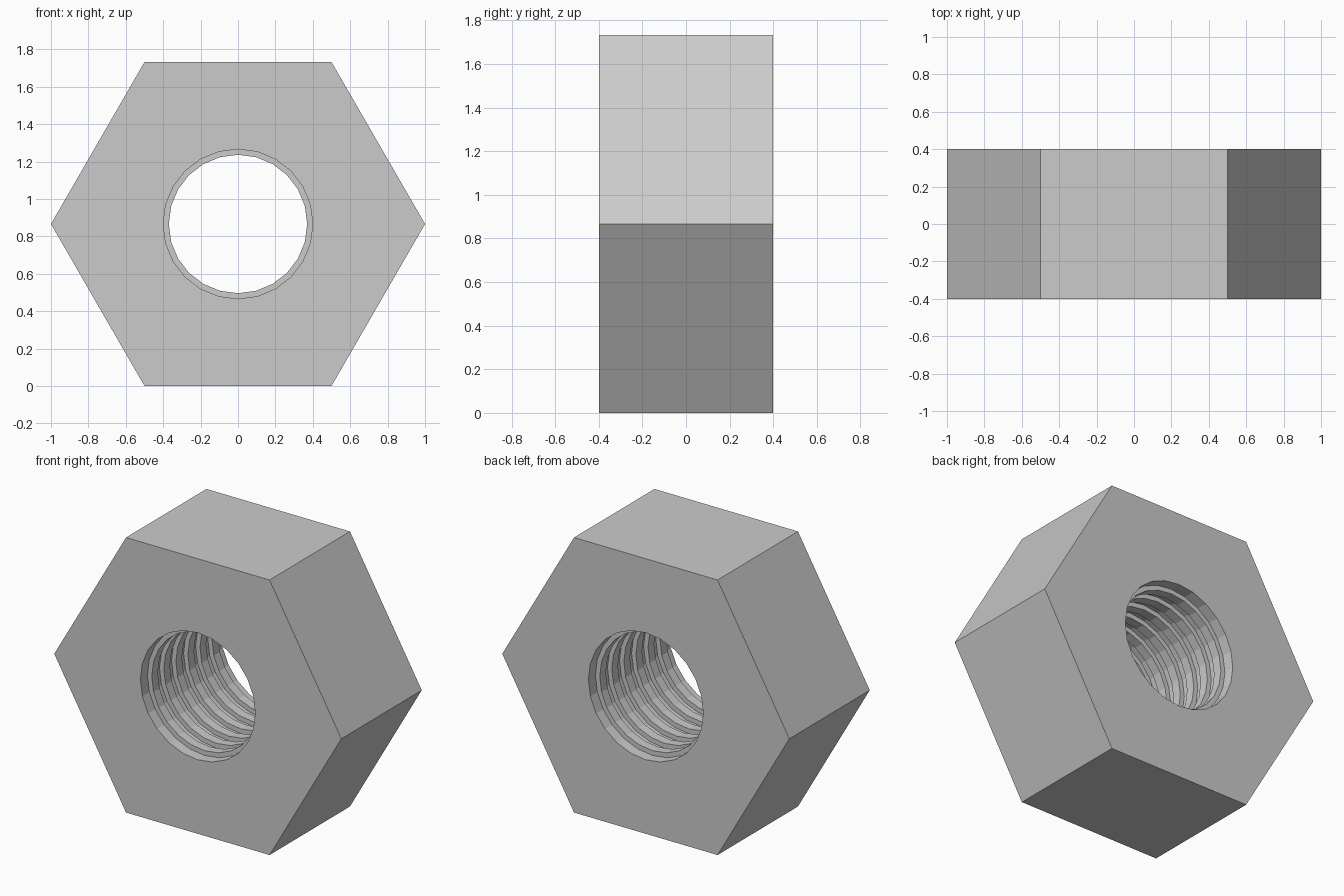
import bpy, bmesh
from math import sin, cos, pi, sqrt

if "Cube" in bpy.data.objects:
    bpy.data.objects.remove(bpy.data.objects["Cube"])

SIDES = 24            # points round the bore, four per hexagon side
HALF = 0.4            # half thickness
APOTHEM = sqrt(3) / 2
BORE, CREST = 0.40, 0.37
RIDGES, PITCH, WIDTH = 6, 0.12, 0.06

steel = bpy.data.materials.new("steel_grey")
steel.diffuse_color = (0.6, 0.6, 0.6, 1)
steel.use_nodes = True
steel.node_tree.nodes["Principled BSDF"].inputs["Base Color"].default_value = steel.diffuse_color

# Bore profile (radius, y) from front to back with square thread ridges
profile = [(BORE, -HALF)]
for k in range(RIDGES):
    c = (k - (RIDGES - 1) / 2) * PITCH
    profile += [(BORE, c - WIDTH / 2), (CREST, c - WIDTH / 2),
                (CREST, c + WIDTH / 2), (BORE, c + WIDTH / 2)]
profile.append((BORE, HALF))

bm = bmesh.new()


def ring(radius, y):
    """Loop of points about the y axis; radius is a function of the angle."""
    angles = [2 * pi * i / SIDES for i in range(SIDES)]
    return [bm.verts.new((radius(a) * cos(a), y, APOTHEM + radius(a) * sin(a)))
            for a in angles]


def hexagon(a):
    return APOTHEM / cos(a % (pi / 3) - pi / 6)


# Closed sequence of loops: outer hexagon at the back and front, then the bore
loops = [ring(hexagon, HALF), ring(hexagon, -HALF)]
loops += [ring(lambda a, r=r: r, y) for r, y in profile]
for p, q in zip(loops, loops[1:] + loops[:1]):
    for i in range(SIDES):
        j = (i + 1) % SIDES
        bm.faces.new((p[i], p[j], q[j], q[i]))
bmesh.ops.recalc_face_normals(bm, faces=bm.faces)

mesh = bpy.data.meshes.new("hex_nut")
bm.to_mesh(mesh)
bm.free()
mesh.materials.append(steel)
nut = bpy.data.objects.new("hex_nut", mesh)
bpy.context.collection.objects.link(nut)
